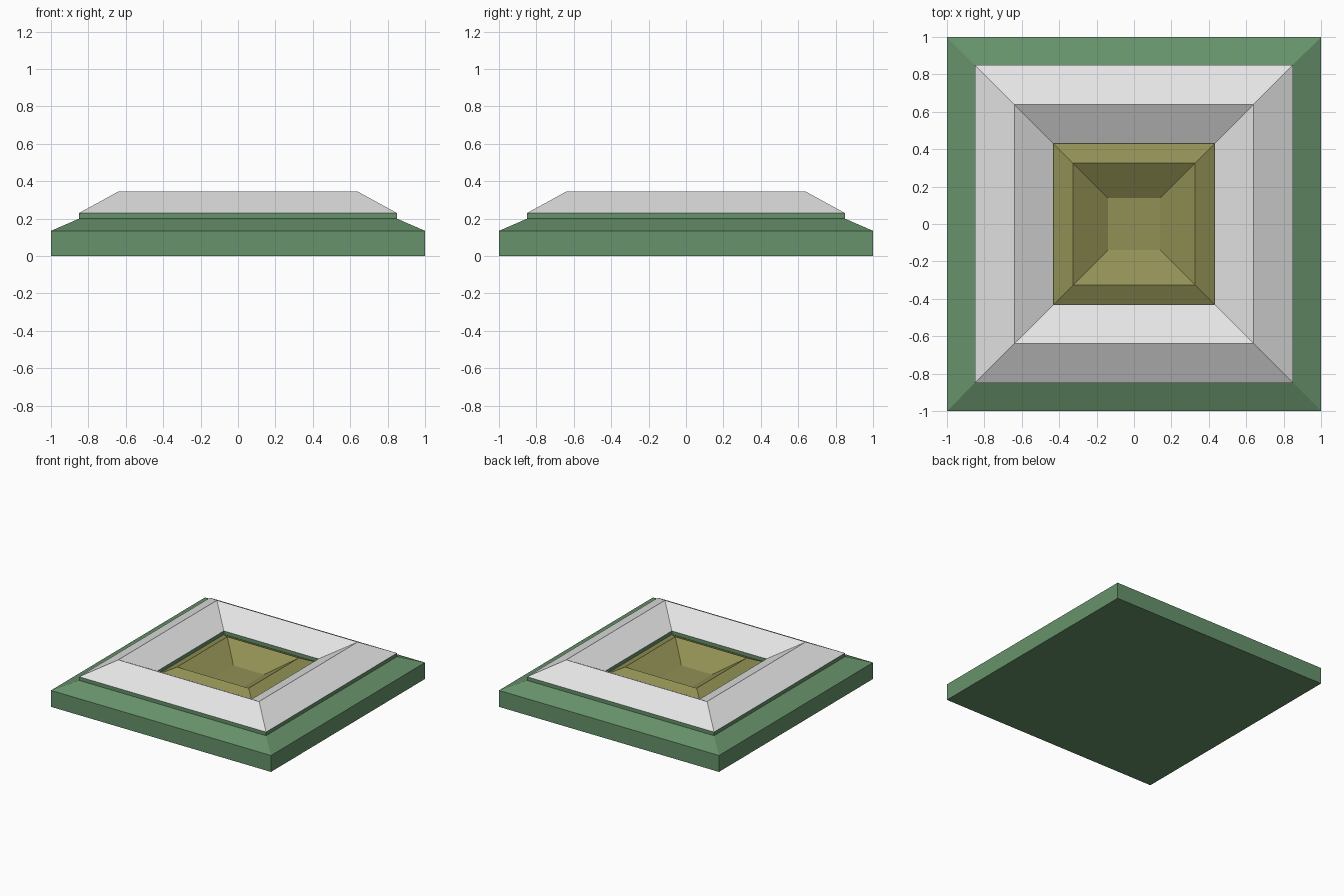
import bpy
import bmesh

cube = bpy.data.objects.get("Cube")
if cube:
    bpy.data.objects.remove(cube, do_unlink=True)


def make_material(name, colour):
    mat = bpy.data.materials.new(name)
    mat.use_nodes = True
    mat.diffuse_color = (*colour, 1)
    mat.node_tree.nodes["Principled BSDF"].inputs["Base Color"].default_value = (*colour, 1)
    return mat


def square_lathe(name, profile, mat, closed_ring=False):
    """Sweep a (half width, height) profile around a square; cap the ends or join them."""
    bm = bmesh.new()
    corners = ((-1, -1), (1, -1), (1, 1), (-1, 1))
    loops = [[bm.verts.new((sx * r, sy * r, z)) for sx, sy in corners] for r, z in profile]
    pairs = list(zip(loops, loops[1:]))
    if closed_ring:
        pairs.append((loops[-1], loops[0]))
    else:
        bm.faces.new(loops[0][::-1])
        bm.faces.new(loops[-1])
    for low, high in pairs:
        for i in range(4):
            j = (i + 1) % 4
            bm.faces.new((low[i], low[j], high[j], high[i]))
    bmesh.ops.recalc_face_normals(bm, faces=bm.faces)
    mesh = bpy.data.meshes.new(name)
    bm.to_mesh(mesh)
    bm.free()
    mesh.materials.append(mat)
    obj = bpy.data.objects.new(name, mesh)
    bpy.context.collection.objects.link(obj)
    return obj


green = make_material("muted green", (0.135, 0.29, 0.147))
grey = make_material("light grey", (0.78, 0.78, 0.78))
gold = make_material("olive gold", (0.285, 0.28, 0.09))

# Plinth with sloped shoulder, raised step and a square well in the middle
square_lathe("plinth", [(1, 0), (1, 0.135), (0.85, 0.2), (0.85, 0.23),
                        (0.43, 0.23), (0.43, 0.1)], green)

# Ridged frame that slopes both outward and inward
square_lathe("ridged_frame", [(0.85, 0.23), (0.64, 0.345), (0.43, 0.23)], grey, True)

# Basin with a raised rim and a sunken floor
square_lathe("basin", [(0.43, 0.1), (0.43, 0.2), (0.325, 0.25), (0.14, 0.135)], gold)
